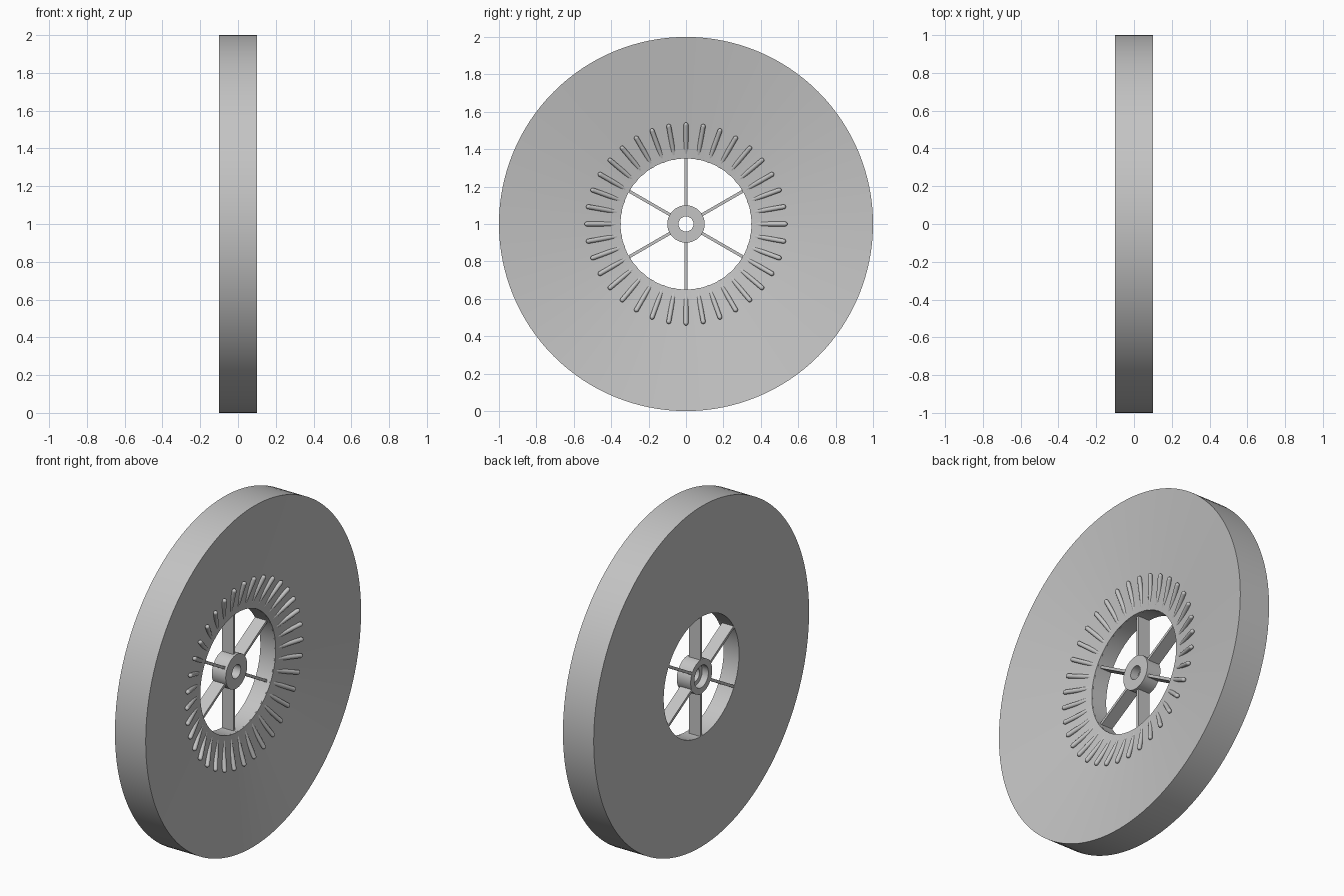
import bpy, bmesh, math
from mathutils import Matrix, Vector

if "Cube" in bpy.data.objects:
    bpy.data.objects.remove(bpy.data.objects["Cube"], do_unlink=True)

grey = bpy.data.materials.new("plain grey")
grey.use_nodes = True
grey.diffuse_color = (0.55, 0.55, 0.55, 1)
grey.node_tree.nodes["Principled BSDF"].inputs["Base Color"].default_value = (0.55, 0.55, 0.55, 1)

AXLE = Vector((0, 0, 1))


def finish(bm, name):
    """Turn a bmesh into a shaded object centred on the axle."""
    bmesh.ops.recalc_face_normals(bm, faces=bm.faces)
    mesh = bpy.data.meshes.new(name)
    bm.to_mesh(mesh)
    bm.free()
    mesh.materials.append(grey)
    obj = bpy.data.objects.new(name, mesh)
    obj.location = AXLE
    bpy.context.collection.objects.link(obj)
    bpy.ops.object.select_all(action='DESELECT')
    obj.select_set(True)
    bpy.context.view_layer.objects.active = obj
    bpy.ops.object.shade_smooth_by_angle(angle=math.radians(30))
    return obj


def lathe(name, profile, steps):
    """Revolve a closed (x, radius) profile around the x axis."""
    bm = bmesh.new()
    verts = [bm.verts.new((x, 0, r)) for x, r in profile]
    edges = [bm.edges.new((v, verts[i - 1])) for i, v in enumerate(verts)]
    bmesh.ops.spin(bm, geom=verts + edges, cent=(0, 0, 0), axis=(1, 0, 0),
                   angle=math.tau, steps=steps, use_merge=True)
    bmesh.ops.remove_doubles(bm, verts=bm.verts, dist=1e-5)
    return finish(bm, name)


# Disc with a flat back and a dished face
lathe("disc", [(-0.1, 0.35), (-0.1, 1), (0.1, 1), (0.0, 0.35)], 128)

# Hub with a counterbored axle hole
lathe("hub", [(-0.1, 0.065), (-0.1, 0.1), (-0.01, 0.1),
              (-0.01, 0.04), (-0.06, 0.04), (-0.06, 0.065)], 48)

# Six flat spokes
SPOKES = 6
bm = bmesh.new()
for i in range(SPOKES):
    turn = Matrix.Rotation(math.tau * i / SPOKES, 4, 'X')
    place = Matrix.Translation((-0.062, 0, 0.223))
    bmesh.ops.create_cube(bm, size=1, matrix=turn @ place @ Matrix.Diagonal((0.075, 0.016, 0.266, 1)))
finish(bm, "spokes")

# Ring of round-ended ribs rising out of the dished face
RIBS = 36
RADIUS = 0.0125
inner, outer = Vector((-0.016, 0, 0.352)), Vector((0.04, 0, 0.53))
along = outer - inner
tilt = along.to_track_quat('Z', 'Y').to_matrix().to_4x4()
bm = bmesh.new()
for i in range(RIBS):
    turn = Matrix.Rotation(math.tau * i / RIBS, 4, 'X')
    bmesh.ops.create_cone(bm, cap_ends=True, segments=16, radius1=RADIUS, radius2=RADIUS,
                          depth=along.length,
                          matrix=turn @ Matrix.Translation((inner + outer) / 2) @ tilt)
    bmesh.ops.create_uvsphere(bm, u_segments=16, v_segments=8, radius=RADIUS,
                              matrix=turn @ Matrix.Translation(outer) @ tilt)
finish(bm, "ribs")
